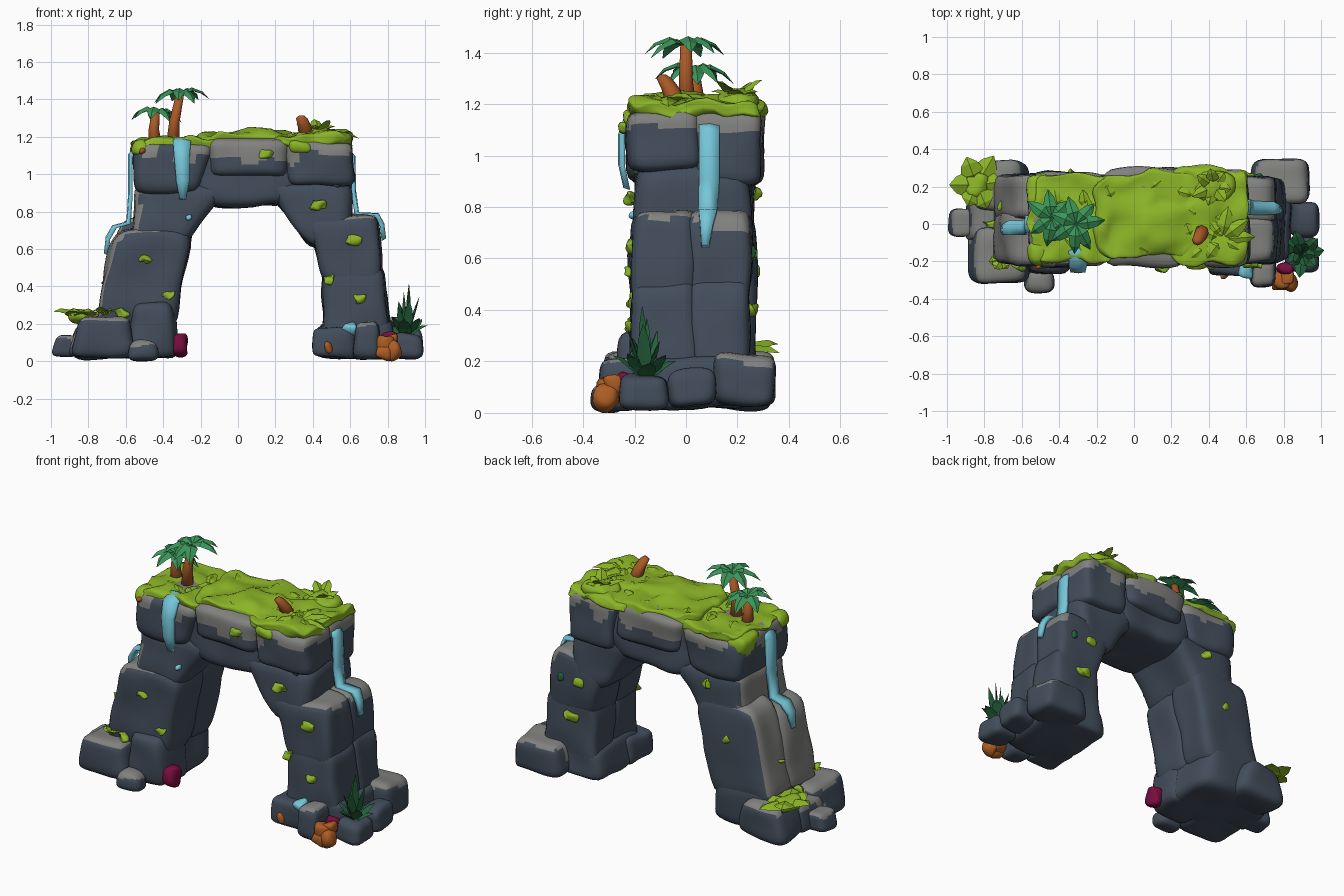
import bpy, bmesh, math, random
from mathutils import Vector, noise

random.seed(4)
if "Cube" in bpy.data.objects:
    bpy.data.objects.remove(bpy.data.objects["Cube"])


def material(name, r, g, b):
    m = bpy.data.materials.new(name)
    m.use_nodes = True
    m.diffuse_color = (r, g, b, 1)
    bsdf = m.node_tree.nodes["Principled BSDF"]
    bsdf.inputs["Base Color"].default_value = (r, g, b, 1)
    bsdf.inputs["Roughness"].default_value = 0.9
    return m


SLATE = material("slate_rock", .055, .075, .105)
GREY = material("worn_grey_rock", .22, .22, .21)
GRASS = material("grass_green", .26, .46, .02)
PALM = material("palm_green", .045, .3, .1)
DARK = material("dark_leaf_green", .018, .12, .045)
BARK = material("bark_orange", .4, .1, .02)
WATER = material("water_blue", .18, .57, .7)
MAGENTA = material("magenta_coral", .19, .004, .05)
ORANGE = material("coral_orange", .42, .11, .018)


def finish(bm, name, mats, smooth):
    bm.normal_update()
    for f in bm.faces:
        f.smooth = smooth
    mesh = bpy.data.meshes.new(name)
    bm.to_mesh(mesh)
    bm.free()
    for m in mats:
        mesh.materials.append(m)
    ob = bpy.data.objects.new(name, mesh)
    bpy.context.collection.objects.link(ob)


# Rounded, tapered, slightly rough block: x range at bottom and top, then z and y ranges
def rock(name, low, high, z, y, mats=(SLATE, GREY), worn=None, k=7, cuts=9, rough=.02, freq=5):
    bm = bmesh.new()
    bmesh.ops.create_cube(bm, size=2)
    bmesh.ops.subdivide_edges(bm, edges=bm.edges[:], cuts=cuts, use_grid_fill=True)
    for v in bm.verts:
        q = v.co / sum(abs(c) ** k for c in v.co) ** (1 / k)
        u, w, t = ((c + 1) / 2 for c in q)
        left = low[0] + (high[0] - low[0]) * t
        right = low[1] + (high[1] - low[1]) * t
        p = Vector((left + (right - left) * u, y[0] + (y[1] - y[0]) * w, z[0] + (z[1] - z[0]) * t))
        v.co = p + noise.noise_vector(p * freq) * rough
        v.co.z = max(v.co.z, 0)
    bm.normal_update()
    if worn:
        for f in bm.faces:
            c = f.calc_center_median()
            f.material_index = int(worn(c, f.normal, noise.noise(c * 9)))
    finish(bm, name, mats, True)


def blob(name, centre, size, mat, rough=.02, freq=14):
    x, y, z = centre
    a, b, c = size
    span = (x - a, x + a)
    rock(name, span, span, (z - c, z + c), (y - b, y + b), (mat,), k=2.5, cuts=4, rough=rough, freq=freq)


# Skin a series of rings, used for leaves, trunks and water
def loft(name, strips, mat, smooth=False):
    bm = bmesh.new()
    for rings in strips:
        rows = [[bm.verts.new(p) for p in ring] for ring in rings]
        n = len(rows[0])
        for a, b in zip(rows, rows[1:]):
            for i in range(n):
                j = (i + 1) % n
                bm.faces.new((a[i], a[j], b[j], b[i]))
        bm.faces.new(rows[0][::-1])
        bm.faces.new(rows[-1])
    bmesh.ops.recalc_face_normals(bm, faces=bm.faces[:])
    finish(bm, name, [mat], smooth)


def leaf(base, heading, length, rise, droop, width):
    out = Vector((math.cos(heading), math.sin(heading), 0))
    side = Vector((-out.y, out.x, 0))
    up = Vector((0, 0, 1))
    rings = []
    for t, f in ((0, .35), (.4, 1), (.75, .7), (1, .05)):
        c = Vector(base) + out * length * t + up * (rise * t - droop * t * t)
        ridge = (out * length + up * (rise - 2 * droop * t)).cross(side).normalized() * width * f * .15
        s = side * width * f / 2
        rings.append([c - s - ridge * .5, c + ridge, c + s - ridge * .5, c - ridge * .3])
    return rings


def fan(base, count, length, rise, droop, width, vary=.2):
    strips = []
    for i in range(count):
        strips.append(leaf(base, math.tau * (i + random.uniform(-.2, .2)) / count,
                           length * random.uniform(1 - vary, 1 + vary),
                           rise * random.uniform(1 - vary, 1 + vary), droop, width))
    return strips


def tube(points, radii, sides=8):
    return [[Vector(p) + Vector((math.cos(a), math.sin(a), 0)) * r
             for a in (math.tau * i / sides for i in range(sides))] for p, r in zip(points, radii)]


def ribbon(points, widths, across, out, thick=.014):
    a, o = Vector(across), Vector(out).normalized() * thick
    return [[Vector(p) - a * w / 2 - o, Vector(p) - a * w / 2 + o * .6, Vector(p) + o,
             Vector(p) + a * w / 2 + o * .6, Vector(p) + a * w / 2 - o] for p, w in zip(points, widths)]


# Rules for worn grey stone
def on_top(c, n, w):
    return n.z > .42 + w * .5

def on_rim(c, n, w):
    return c.z > 1.1 + w * .08

def on_crown(c, n, w):
    return c.z > 1.07 + w * .06

def on_outer_left(c, n, w):
    return n.z - n.x * 1.1 > .7 + w * .3 and c.z > .25


# Left leg
rock("left_foot", (-.79, -.33), (-.73, -.36), (.02, .3), (-.19, .27))
rock("left_foot_front", (-.6, -.32), (-.55, -.35), (.02, .32), (-.26, 0), k=6)
rock("left_boulder_front", (-.9, -.55), (-.84, -.58), (.02, .24), (-.32, -.02), worn=on_top, k=5)
rock("left_boulder_outer", (-1.01, -.84), (-.98, -.86), (.02, .15), (-.07, .09), worn=on_top, k=4)
rock("left_boulder_middle", (-.92, -.66), (-.87, -.66), (.02, .2), (-.1, .16), worn=on_top, k=5)
rock("left_boulder_back", (-.89, -.56), (-.85, -.6), (.02, .24), (.07, .34), worn=on_top, k=5)
rock("left_pebble", (-.6, -.43), (-.58, -.44), (0, .11), (-.37, -.24), worn=on_top, k=3)
rock("left_leg_front", (-.77, -.34), (-.66, -.24), (.18, .71), (-.22, .07), worn=on_outer_left)
rock("left_leg_back", (-.77, -.34), (-.63, -.23), (.18, .77), (.02, .27), worn=on_outer_left)
rock("left_shoulder", (-.57, -.32), (-.56, -.04), (.58, .95), (-.2, .26), worn=on_outer_left)
rock("left_cap", (-.55, -.2), (-.57, -.13), (.89, 1.17), (-.23, .28), worn=on_rim)

# Crown of the arch
rock("crown_soffit", (-.17, .28), (-.4, .48), (.83, 1.13), (-.19, .26), cuts=12)
rock("crown_block", (-.15, .28), (-.18, .29), (.98, 1.195), (-.23, .3), worn=on_crown)

# Right leg, two columns deep
rock("right_cap_front", (.27, .62), (.26, .61), (.94, 1.18), (-.23, .06), worn=on_rim)
rock("right_cap_back", (.3, .6), (.28, .61), (.88, 1.18), (.03, .3), worn=on_rim)
rock("right_shoulder", (.38, .62), (.13, .6), (.6, .97), (-.2, .25))
for place, depth in (("front", (-.21, .05)), ("back", (.01, .25))):
    rock("right_leg_lower_" + place, (.45, .81), (.46, .78), (.08, .52), depth)
    rock("right_leg_upper_" + place, (.47, .77), (.35, .75), (.4, .78), depth, worn=on_top)
rock("right_foot", (.41, .85), (.44, .82), (.02, .22), (-.21, .25))
rock("right_foot_front", (.4, .64), (.41, .62), (.02, .19), (-.27, -.04), k=6)
rock("right_pebble", (.61, .77), (.63, .75), (.02, .21), (-.34, -.18), worn=on_top, k=4)
rock("right_boulder_front", (.8, 1), (.83, .98), (.02, .15), (-.26, -.07), k=4)
rock("right_boulder_outer", (.82, 1.01), (.85, .99), (.02, .16), (-.07, .11), k=4)
rock("right_boulder_back", (.62, .95), (.64, .92), (.02, .23), (.1, .35), worn=on_top, k=5)

# Turf on the crown
for name, x, z, y in (("turf_left", (-.55, -.08), (1.13, 1.19), (-.2, .26)),
                      ("turf_middle", (-.22, .36), (1.15, 1.222), (-.17, .27)),
                      ("turf_right", (.18, .61), (1.145, 1.215), (-.22, .3))):
    rock(name, x, x, z, y, (GRASS,), k=6, cuts=14, rough=.04, freq=9)
blob("turf_corner", (-.5, -.15, 1.135), (.07, .07, .045), GRASS)
blob("turf_corner_back", (-.5, .17, 1.12), (.08, .1, .065), GRASS)
blob("turf_overhang", (.33, -.2, 1.15), (.06, .05, .035), GRASS)
blob("turf_mound_back", (.43, .2, 1.2), (.11, .09, .05), GRASS)

# Loose blades over the turf
blades = []
for i in range(26):
    x, y = random.uniform(-.45, .5), random.uniform(-.15, .22)
    height = 1.18 if x < -.15 else 1.2
    blades.append(leaf((x, y, height), random.uniform(0, math.tau), .1, .06, .05, .06))
loft("grass_blades", blades, GRASS)
loft("broad_leaf_bush", fan((.47, -.08, 1.2), 9, .15, .1, .09, .085), GRASS)
loft("back_leaf_bush", fan((.43, .2, 1.21), 7, .11, .12, .06, .07), GRASS)

# Moss clumps on the rock faces
moss = [(-.5, -.21, .55), (-.37, -.21, .36), (.43, -.21, .83), (.65, -.21, .34),
        (.62, -.21, .65), (.49, -.21, .44), (.15, -.23, 1.11), (-.62, -.22, .25), (-.77, 0, .22),
        (-.69, .1, .42), (-.45, .27, .55), (.55, .25, .62), (.6, .25, .4), (-.33, .26, .85)]
for i, spot in enumerate(moss):
    blob("moss_clump_%d" % (i + 1), spot, (.035, .022, .025), GRASS, .025, 25)
blob("shade_moss_front", (.52, -.2, .95), (.022, .015, .022), DARK)
blob("shade_moss_back", (.67, .25, .62), (.022, .02, .025), DARK)

# Palms and the broken stump
trunks = {"short": [(-.44, .04, 1.14), (-.45, .04, 1.24), (-.44, .03, 1.33)],
          "tall": [(-.35, .01, 1.14), (-.34, 0, 1.28), (-.31, 0, 1.43)]}
for name, path in trunks.items():
    loft(name + "_palm_trunk", [tube(path, (.038, .028, .022))], BARK, True)
    loft(name + "_palm_fronds", fan(path[-1], 7, .14, .1, .14, .075, .15), PALM)
loft("broken_stump", [tube([(.37, -.03, 1.18), (.355, -.06, 1.26), (.34, -.085, 1.3), (.34, -.09, 1.315)],
                           (.042, .036, .03, .012))], BARK, True)

# Foot plants
loft("spiky_plant", fan((.9, -.16, .12), 7, .11, .16, .06, .075)
     + fan((.9, -.16, .12), 5, .06, .21, .01, .06) + fan((.9, -.16, .12), 2, .015, .26, 0, .045), DARK)
loft("light_leaf_plant", fan((-.84, .21, .22), 6, .15, .11, .08, .13), GRASS)
blob("light_leaf_heart", (-.84, .21, .235), (.07, .07, .04), GRASS)
loft("light_leaf_sprout", fan((-.71, -.19, .24), 6, .06, .1, .05, .07), GRASS)

# Waterfalls
loft("front_waterfall", [ribbon([(-.3, -.14, 1.195), (-.3, -.22, 1.17), (-.3, -.25, 1.08),
                                 (-.295, -.25, .96), (-.295, -.23, .87)],
                                (.1, .095, .08, .07, .035), (1, 0, 0), (0, -1, .3))], WATER, True)
loft("right_waterfall", [ribbon([(.59, .09, 1.12), (.615, .09, 1.09), (.62, .09, .9), (.635, .085, .79),
                                 (.74, .085, .785), (.77, .08, .73), (.78, .075, .65)],
                                (.08, .08, .08, .075, .07, .05, .03), (0, 1, 0), (1, 0, .6))], WATER, True)
loft("left_waterfall", [ribbon([(-.53, 0, 1.15), (-.575, 0, 1.1), (-.575, -.01, .9), (-.585, -.02, .74),
                                (-.66, -.02, .72), (-.695, -.03, .66), (-.705, -.03, .57)],
                               (.1, .09, .08, .08, .08, .06, .03), (0, 1, 0), (-1, 0, .6))], WATER, True)
blob("water_drop", (-.27, -.2, .77), (.018, .02, .014), WATER)
blob("foot_pool", (.6, -.245, .175), (.04, .045, .035), WATER)

# Corals
blob("magenta_coral_left", (-.31, -.19, .09), (.05, .06, .065), MAGENTA)
blob("magenta_coral_right", (.81, -.24, .115), (.045, .035, .045), MAGENTA)
for i, (x, y, z, r) in enumerate(((.79, -.3, .08, .055), (.83, -.31, .06, .05), (.82, -.28, .11, .04),
                                  (.78, -.32, .05, .045), (.49, -.26, .07, .025), (-.5, -.22, 1.12, .016))):
    blob("orange_coral_%d" % (i + 1), (x, y, z), (r, r, r), ORANGE)
